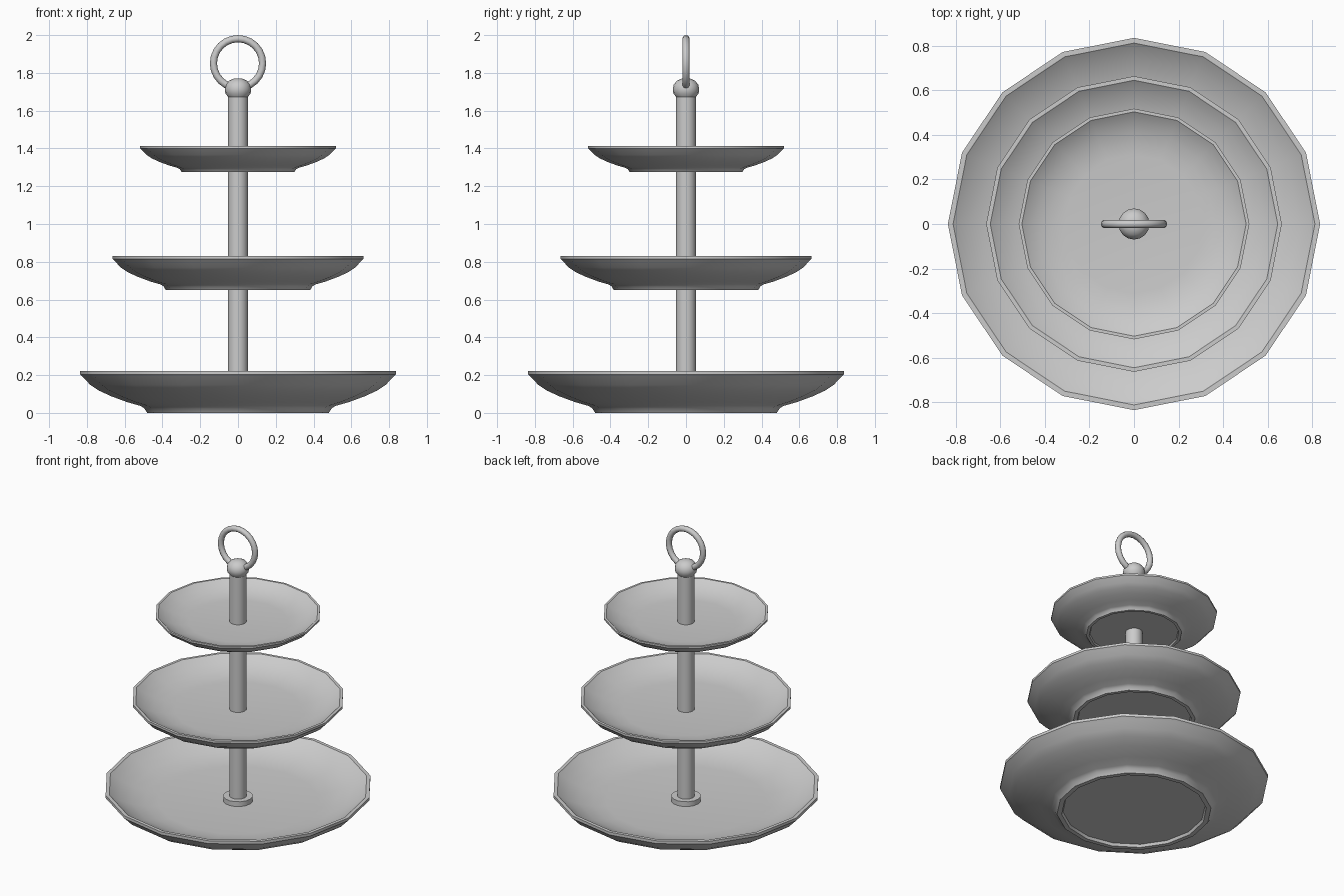
import bpy, bmesh, math

if "Cube" in bpy.data.objects:
    bpy.data.objects.remove(bpy.data.objects["Cube"])

metal = bpy.data.materials.new("satin grey")
metal.diffuse_color = (0.6, 0.6, 0.6, 1)
metal.use_nodes = True
metal.node_tree.nodes["Principled BSDF"].inputs["Base Color"].default_value = metal.diffuse_color


def finish(obj, angle=35):
    obj.data.materials.append(metal)
    bpy.ops.object.select_all(action='DESELECT')
    obj.select_set(True)
    bpy.context.view_layer.objects.active = obj
    bpy.ops.object.shade_smooth_by_angle(angle=math.radians(angle))


def lathe(name, profile, sides, angle=35):
    """Spin an (r, z) profile around the z axis; r = 0 points become poles."""
    bm = bmesh.new()
    rings = []
    for r, z in profile:
        if r == 0:
            rings.append([bm.verts.new((0, 0, z))] * sides)
        else:
            rings.append([bm.verts.new((r * math.cos(math.tau * i / sides),
                                        r * math.sin(math.tau * i / sides), z))
                          for i in range(sides)])
    for a, b in zip(rings, rings[1:]):
        for i in range(sides):
            j = (i + 1) % sides
            quad = list(dict.fromkeys([a[i], a[j], b[j], b[i]]))
            bm.faces.new(quad)
    bmesh.ops.recalc_face_normals(bm, faces=bm.faces)
    mesh = bpy.data.meshes.new(name)
    bm.to_mesh(mesh)
    bm.free()
    obj = bpy.data.objects.new(name, mesh)
    bpy.context.collection.objects.link(obj)
    finish(obj, angle)
    return obj


# Plate section: radius as a share of the rim, drop below the rim
plate = [(0, -0.118), (0.60, -0.118), (0.70, -0.108), (0.80, -0.085),
         (0.89, -0.050), (0.955, -0.012), (0.972, 0), (1, 0), (1, -0.022),
         (0.985, -0.035), (0.935, -0.085), (0.88, -0.120), (0.80, -0.155),
         (0.70, -0.190), (0.62, -0.212), (0.595, -0.225), (0.575, -0.255),
         (0.54, -0.255), (0.53, -0.235), (0, -0.235)]

# Three tiers: name, rim radius, rim height, vertical scale
for name, radius, top, scale in [("bottom_plate", 0.836, 0.222, 0.222 / 0.255),
                                 ("middle_plate", 0.664, 0.83, 0.18 / 0.255),
                                 ("top_plate", 0.518, 1.412, 0.138 / 0.255)]:
    lathe(name, [(r * radius, top + z * scale) for r, z in plate], 16)

# Centre pole and its base collar
lathe("pole", [(0, 0.08), (0.053, 0.08), (0.053, 1.69), (0, 1.69)], 16)
lathe("base_collar", [(0, 0.10), (0.092, 0.10), (0.092, 0.152), (0, 0.152)], 16)

# Rounded knob on top of the pole
lathe("knob", [(0, 1.672), (0.052, 1.672), (0.067, 1.692), (0.07, 1.715),
               (0.065, 1.738), (0.048, 1.758), (0.025, 1.769), (0, 1.771)], 16, 50)

# Carrying ring
bpy.ops.mesh.primitive_torus_add(major_radius=0.13, minor_radius=0.019,
                                 major_segments=24, minor_segments=10,
                                 location=(0, 0, 1.851),
                                 rotation=(math.pi / 2, 0, 0))
ring = bpy.context.object
ring.name = "carrying_ring"
finish(ring, 50)
